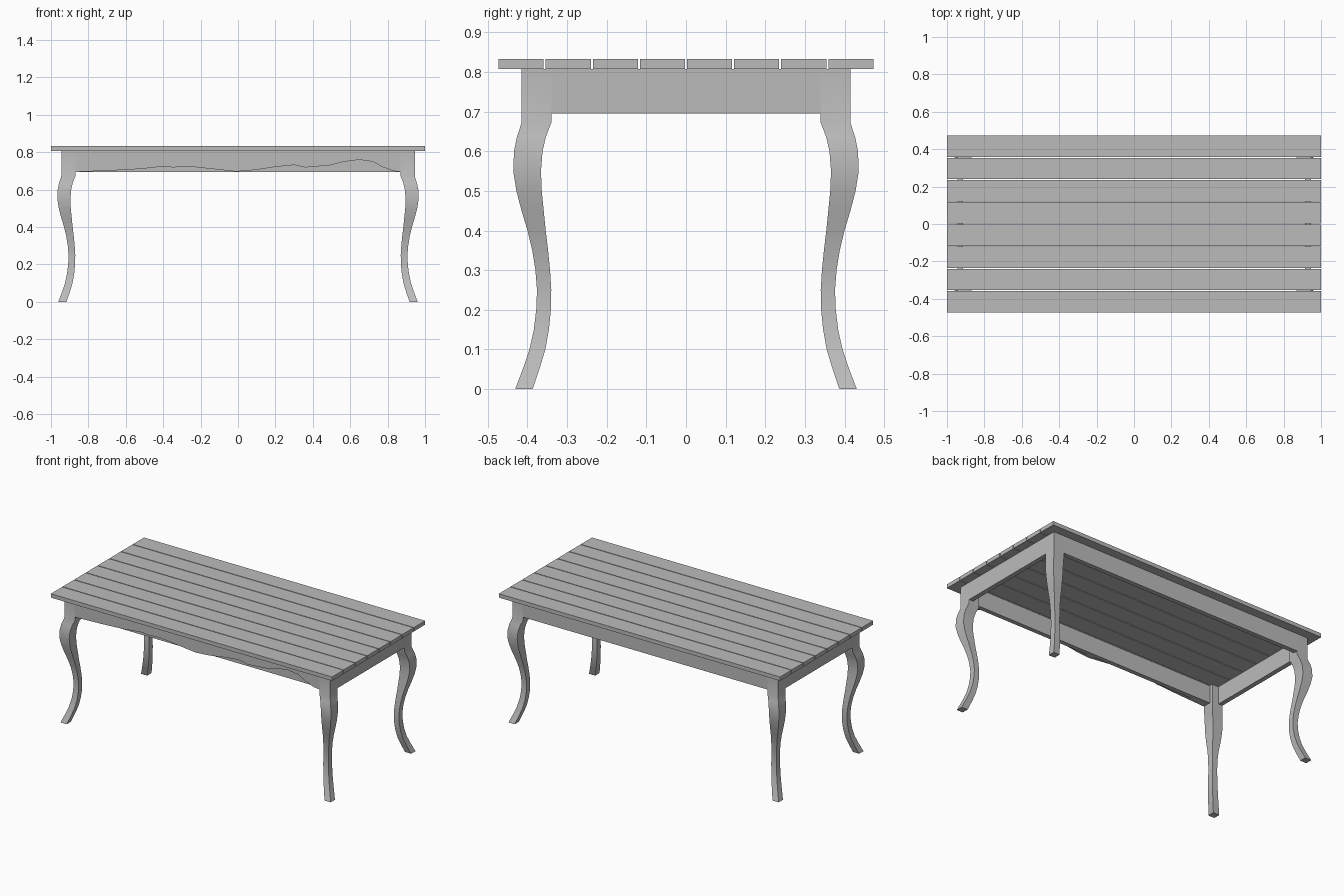
import bpy, bmesh

cube = bpy.data.objects.get("Cube")
if cube:
    bpy.data.objects.remove(cube, do_unlink=True)

grey = bpy.data.materials.new("grey_wood")
grey.use_nodes = True
COLOR = (0.5, 0.5, 0.5, 1)
grey.diffuse_color = COLOR
grey.node_tree.nodes["Principled BSDF"].inputs["Base Color"].default_value = COLOR

APRON_LOW, APRON_TOP, TOP = 0.695, 0.808, 0.833
LEG_X, LEG_Y = 0.945, 0.415      # outer faces of the leg blocks
LEG_IN_X, LEG_IN_Y = 0.87, 0.34  # inner faces of the leg blocks


def finish(name, bm):
    bmesh.ops.recalc_face_normals(bm, faces=bm.faces)
    mesh = bpy.data.meshes.new(name)
    bm.to_mesh(mesh)
    bm.free()
    mesh.materials.append(grey)
    obj = bpy.data.objects.new(name, mesh)
    bpy.context.collection.objects.link(obj)
    return obj


def loft(name, rings):
    """Skin a row of closed rings and cap both ends."""
    bm = bmesh.new()
    rows = [[bm.verts.new(p) for p in ring] for ring in rings]
    n = len(rows[0])
    for a, b in zip(rows, rows[1:]):
        for i in range(n):
            j = (i + 1) % n
            bm.faces.new((a[i], a[j], b[j], b[i]))
    bm.faces.new(rows[0])
    bm.faces.new(rows[-1])
    return finish(name, bm)


def box(name, x0, x1, y0, y1, z0, z1):
    return loft(name, [[(x0, y0, z), (x1, y0, z), (x1, y1, z), (x0, y1, z)]
                       for z in (z0, z1)])


# Table top planks
PLANKS, DEPTH, GAP = 8, 0.946, 0.005
pitch = (DEPTH + GAP) / PLANKS
for i in range(PLANKS):
    y = -DEPTH / 2 + i * pitch
    box(f"plank_{i + 1}", -1, 1, y, y + pitch - GAP, APRON_TOP, TOP)

# Curved legs: height, inner and outer edge, the same bend in both directions
BEND = [(0, .387, .431), (.05, .370, .412), (.1, .355, .395), (.15, .346, .384),
        (.2, .341, .378), (.25, .340, .376), (.3, .343, .380), (.35, .348, .388),
        (.4, .354, .400), (.45, .359, .415), (.5, .364, .428), (.55, .366, .436),
        (.6, .362, .434), (.635, .354, .427), (.672, .340, .415), (APRON_TOP, .340, .415)]
SHIFT = LEG_X - LEG_Y
for side, sx in (("left", 1), ("right", -1)):
    for end, sy in (("front", -1), ("back", 1)):
        rings = [[(sx * (a + SHIFT), sy * b, z) for a, b in
                  ((i, i), (o, i), (o, o), (i, o))] for z, i, o in BEND]
        leg = loft(f"{end}_{side}_leg", rings)
        bpy.ops.object.select_all(action="DESELECT")
        leg.select_set(True)
        bpy.context.view_layer.objects.active = leg
        bpy.ops.object.shade_smooth_by_angle(angle=0.6)

# Straight aprons between the legs
THICK = 0.03
for side, sx in (("left", 1), ("right", -1)):
    x0, x1 = sorted((sx * LEG_X, sx * (LEG_X - THICK)))
    box(f"{side}_apron", x0, x1, -LEG_IN_Y, LEG_IN_Y, APRON_LOW, APRON_TOP)
box("back_apron", -LEG_IN_X, LEG_IN_X, LEG_Y - THICK, LEG_Y, APRON_LOW, APRON_TOP)
box("front_inner_apron", -LEG_IN_X, LEG_IN_X, -0.39, -0.362, APRON_LOW, APRON_TOP)

# Scalloped board on the front
WAVE = [(-.87, .695), (-.68, .702), (-.52, .711), (-.39, .725), (-.35, .719),
        (-.26, .724), (-.15, .712), (-.01, .697), (.09, .705), (.2, .722),
        (.3, .732), (.36, .719), (.49, .73), (.57, .75), (.65, .76),
        (.72, .75), (.77, .722), (.83, .70), (.87, .695)]
loft("front_scalloped_apron",
     [[(x, -LEG_Y, z), (x, -0.39, z), (x, -0.39, APRON_TOP), (x, -LEG_Y, APRON_TOP)]
      for x, z in WAVE])
